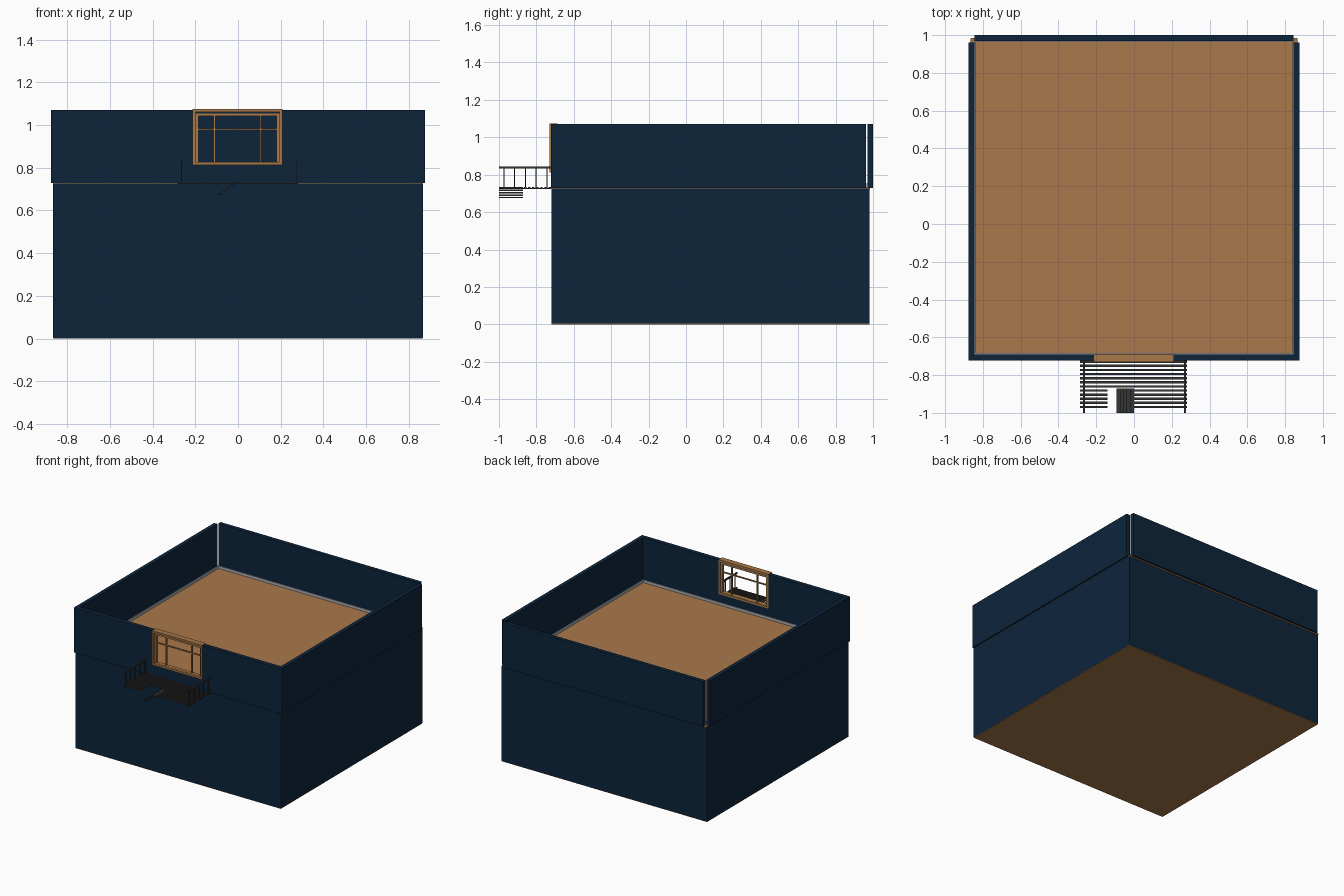
import bpy, bmesh
from mathutils import Matrix, Vector

if "Cube" in bpy.data.objects:
    bpy.data.objects.remove(bpy.data.objects["Cube"])


def mat(name, rgb):
    m = bpy.data.materials.new(name)
    m.diffuse_color = (*rgb, 1)
    m.use_nodes = True
    m.node_tree.nodes["Principled BSDF"].inputs["Base Color"].default_value = m.diffuse_color
    return m


NAVY = mat("navy wall", (0.004, 0.018, 0.044))
WOOD = mat("floor wood", (0.40, 0.19, 0.07))
FRAME = mat("window wood", (0.40, 0.19, 0.065))
IRON = mat("dark iron", (0.035, 0.035, 0.037))
TRIM = mat("grey trim", (0.40, 0.42, 0.45))


def boxes(name, material, spans):
    """One object made of boxes, each (x0, x1, y0, y1, z0, z1)."""
    bm = bmesh.new()
    for x0, x1, y0, y1, z0, z1 in spans:
        centre = Vector(((x0 + x1) / 2, (y0 + y1) / 2, (z0 + z1) / 2))
        bmesh.ops.create_cube(bm, size=1, matrix=Matrix.Translation(centre)
                              @ Matrix.Diagonal((x1 - x0, y1 - y0, z1 - z0, 1)))
    me = bpy.data.meshes.new(name)
    bm.to_mesh(me)
    bm.free()
    me.materials.append(material)
    ob = bpy.data.objects.new(name, me)
    bpy.context.collection.objects.link(ob)
    return ob


def border(x0, x1, y0, y1, z0, z1, t):
    """Four strips around a rectangle in plan."""
    return [(x0, x0 + t, y0, y1, z0, z1), (x1 - t, x1, y0, y1, z0, z1),
            (x0 + t, x1 - t, y0, y0 + t, z0, z1), (x0 + t, x1 - t, y1 - t, y1, z0, z1)]


# lower storey: walls and ground slab
boxes("lower_walls", NAVY, border(-0.865, 0.865, -0.72, 0.982, 0.004, 0.725, 0.03))
boxes("ground_slab", WOOD, [(-0.864, 0.864, -0.719, 0.981, 0, 0.006)])

# upper floor with thin skirting
boxes("upper_floor", WOOD, [(-0.863, 0.863, -0.715, 0.985, 0.72, 0.732)])
boxes("skirting", TRIM, border(-0.845, 0.845, -0.69, 0.97, 0.732, 0.752, 0.006))

# upper walls, with an opening in the front for the window
for side, s in (("right", 1), ("left", -1)):
    xs = sorted((s * 0.845, s * 0.875))
    boxes(side + "_upper_wall", NAVY, [(*xs, -0.72, 0.962, 0.728, 1.07)])
boxes("back_upper_wall", NAVY, [(-0.845, 0.845, 0.97, 1.0, 0.728, 1.07)])
boxes("front_upper_wall", NAVY, [
    (-0.875, -0.21, -0.722, -0.69, 0.728, 1.07),
    (0.205, 0.875, -0.722, -0.69, 0.728, 1.07),
    (-0.21, 0.205, -0.722, -0.69, 0.728, 0.814)])


def window_ring(x0, x1, z0, z1, y0, y1, t):
    """Four upright bars around a rectangle facing the front."""
    return [(x0, x0 + t, y0, y1, z0, z1), (x1 - t, x1, y0, y1, z0, z1),
            (x0 + t, x1 - t, y0, y1, z0, z0 + t), (x0 + t, x1 - t, y0, y1, z1 - t, z1)]


# window: outer casing, sash and glazing bars
boxes("window_casing", FRAME, window_ring(-0.213, 0.208, 0.812, 1.075, -0.73, -0.688, 0.014))
boxes("window_sash", FRAME, window_ring(-0.199, 0.194, 0.814, 1.054, -0.715, -0.695, 0.013))
boxes("window_head", NAVY, [(-0.199, 0.194, -0.715, -0.695, 1.054, 1.061)])
boxes("glazing_bars", FRAME, [
    (-0.114, -0.106, -0.711, -0.699, 0.82, 1.045),
    (0.102, 0.110, -0.711, -0.699, 0.82, 1.045),
    (-0.19, 0.185, -0.710, -0.700, 0.976, 0.984)])

# balcony deck slats, the outer ones split by the stair opening
slats = []
for i in range(12):
    y = -0.729 - i * 0.0218
    for xs in ([(-0.285, 0.28)] if y > -0.868 else [(-0.285, -0.14), (0.0, 0.28)]):
        slats.append((*xs, y - 0.006, y + 0.006, 0.726, 0.734))
boxes("balcony_slats", IRON, slats)

# side railings: bottom bar, handrail and balusters
for side, x in (("left", -0.264), ("right", 0.27)):
    bars = [(x - 0.005, x + 0.005, -1.0, -0.72, 0.832, 0.843),
            (x - 0.004, x + 0.004, -1.0, -0.72, 0.723, 0.729)]
    bars += [(x - 0.003, x + 0.003, -0.974 + i * 0.0575 - 0.003,
              -0.974 + i * 0.0575 + 0.003, 0.726, 0.835) for i in range(5)]
    boxes(side + "_railing", IRON, bars)

# stair treads descending to the left
boxes("stair_treads", IRON, [
    (-0.022 - i * 0.0175, -i * 0.0175, -1.0, -0.872,
     0.727 - i * 0.0132, 0.733 - i * 0.0132) for i in range(5)])
